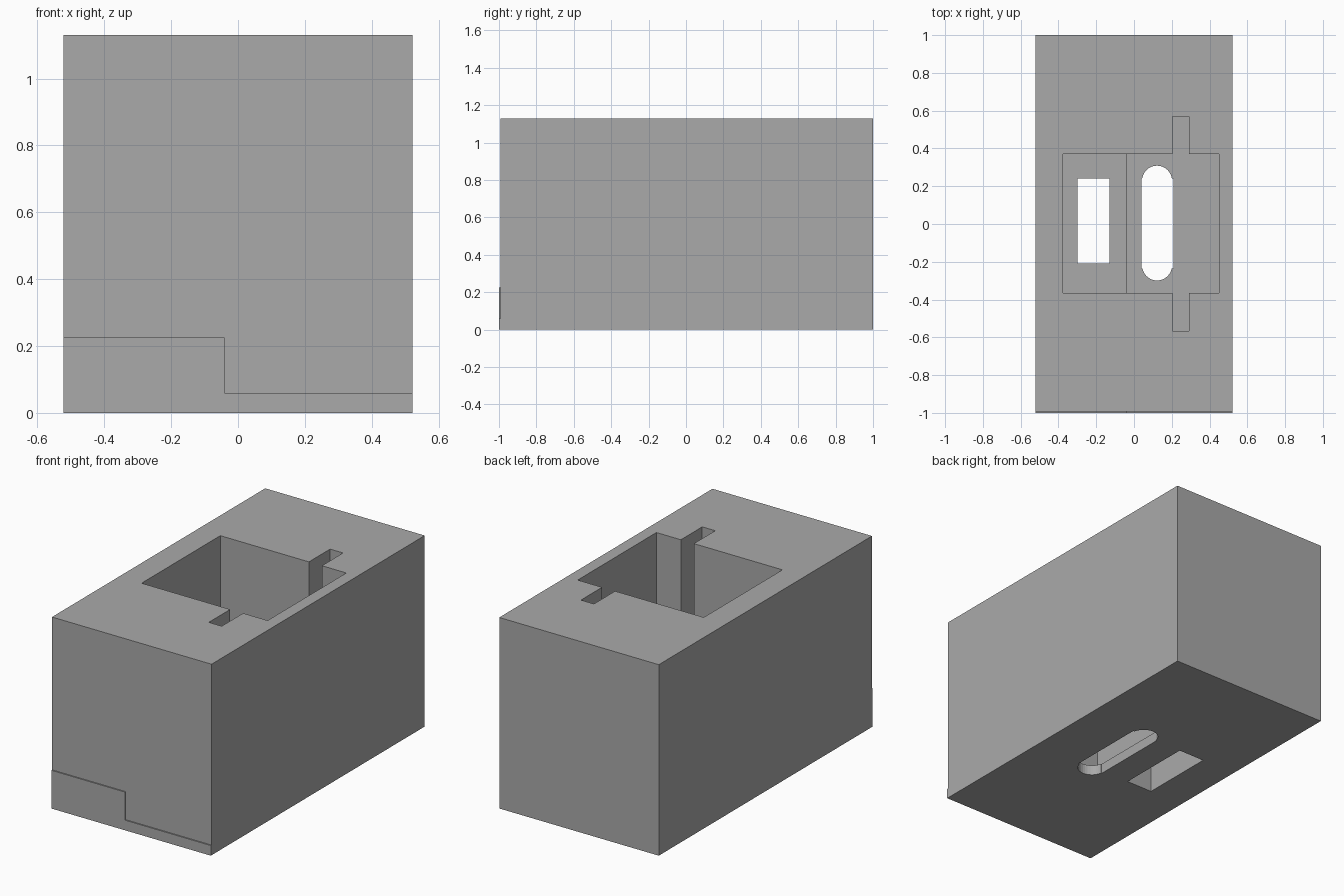
import bpy
import bmesh
import math

if "Cube" in bpy.data.objects:
    bpy.data.objects.remove(bpy.data.objects["Cube"])

grey = bpy.data.materials.new("mid grey")
grey.diffuse_color = (0.4, 0.4, 0.4, 1)
grey.use_nodes = True
grey.node_tree.nodes["Principled BSDF"].inputs["Base Color"].default_value = grey.diffuse_color


def prism(name, outline, lo, hi, axis="z"):
    """Extrude a flat outline along z (x, y points) or along y (x, z points)."""
    bm = bmesh.new()
    place = (lambda a, b: (a, b, lo)) if axis == "z" else (lambda a, b: (a, lo, b))
    face = bm.faces.new([bm.verts.new(place(a, b)) for a, b in outline])
    moved = bmesh.ops.extrude_face_region(bm, geom=[face])["geom"]
    step = (0, 0, hi - lo) if axis == "z" else (0, hi - lo, 0)
    bmesh.ops.translate(bm, vec=step, verts=[v for v in moved if isinstance(v, bmesh.types.BMVert)])
    bmesh.ops.recalc_face_normals(bm, faces=bm.faces[:])
    mesh = bpy.data.meshes.new(name)
    bm.to_mesh(mesh)
    bm.free()
    mesh.materials.append(grey)
    obj = bpy.data.objects.new(name, mesh)
    bpy.context.collection.objects.link(obj)
    return obj


def cut(obj, cutter):
    """Subtract the cutter, apply the result and remove the cutter."""
    mod = obj.modifiers.new("cut", "BOOLEAN")
    mod.operation = "DIFFERENCE"
    mod.solver = "EXACT"
    mod.object = cutter
    graph = bpy.context.evaluated_depsgraph_get()
    mesh = bpy.data.meshes.new_from_object(obj.evaluated_get(graph))
    obj.modifiers.clear()
    obj.data = mesh
    bpy.data.objects.remove(cutter)


def rectangle(x0, x1, y0, y1):
    return [(x0, y0), (x1, y0), (x1, y1), (x0, y1)]


W, TOP = 0.522, 1.13
STEP, LOW, HIGH = -0.04, 0.06, 0.226

# stepped base plate, standing slightly proud at the front
base = prism("base_plate", [(-W, 0), (W, 0), (W, LOW), (STEP, LOW), (STEP, HIGH), (-W, HIGH)],
             -1, 1, "y")

# rectangular window through the thick half of the base
cut(base, prism("window_cutter", rectangle(-0.30, -0.13, -0.21, 0.242), -0.2, 0.5))

# round-ended slot with slightly wider straight sides through the thin half
cx, r = 0.122, 0.079
slot = [(0.04, -0.235), (cx - r, -0.235)]
slot += [(cx - r * math.cos(math.pi * i / 16), -0.22 - r * math.sin(math.pi * i / 16))
         for i in range(1, 16)]
slot += [(cx + r, -0.235), (0.209, -0.235), (0.209, 0.242), (cx + r, 0.242)]
slot += [(cx + r * math.cos(math.pi * i / 16), 0.23 + r * math.sin(math.pi * i / 16))
         for i in range(1, 16)]
slot += [(cx - r, 0.242), (0.04, 0.242)]
cut(base, prism("slot_cutter", slot, -0.2, 0.5))

# tall housing resting on the stepped base
housing = prism("housing", [(-W, HIGH), (STEP, HIGH), (STEP, LOW), (W, LOW), (W, TOP), (-W, TOP)],
                -0.993, 1, "y")

# open pocket with a narrow notch on both ends
pocket = [(-0.375, -0.366), (0.205, -0.366), (0.205, -0.566), (0.29, -0.566),
          (0.29, -0.366), (0.45, -0.366), (0.45, 0.37), (0.29, 0.37),
          (0.29, 0.568), (0.205, 0.568), (0.205, 0.37), (-0.375, 0.37)]
cut(housing, prism("pocket_cutter", pocket, -0.2, 1.5))
